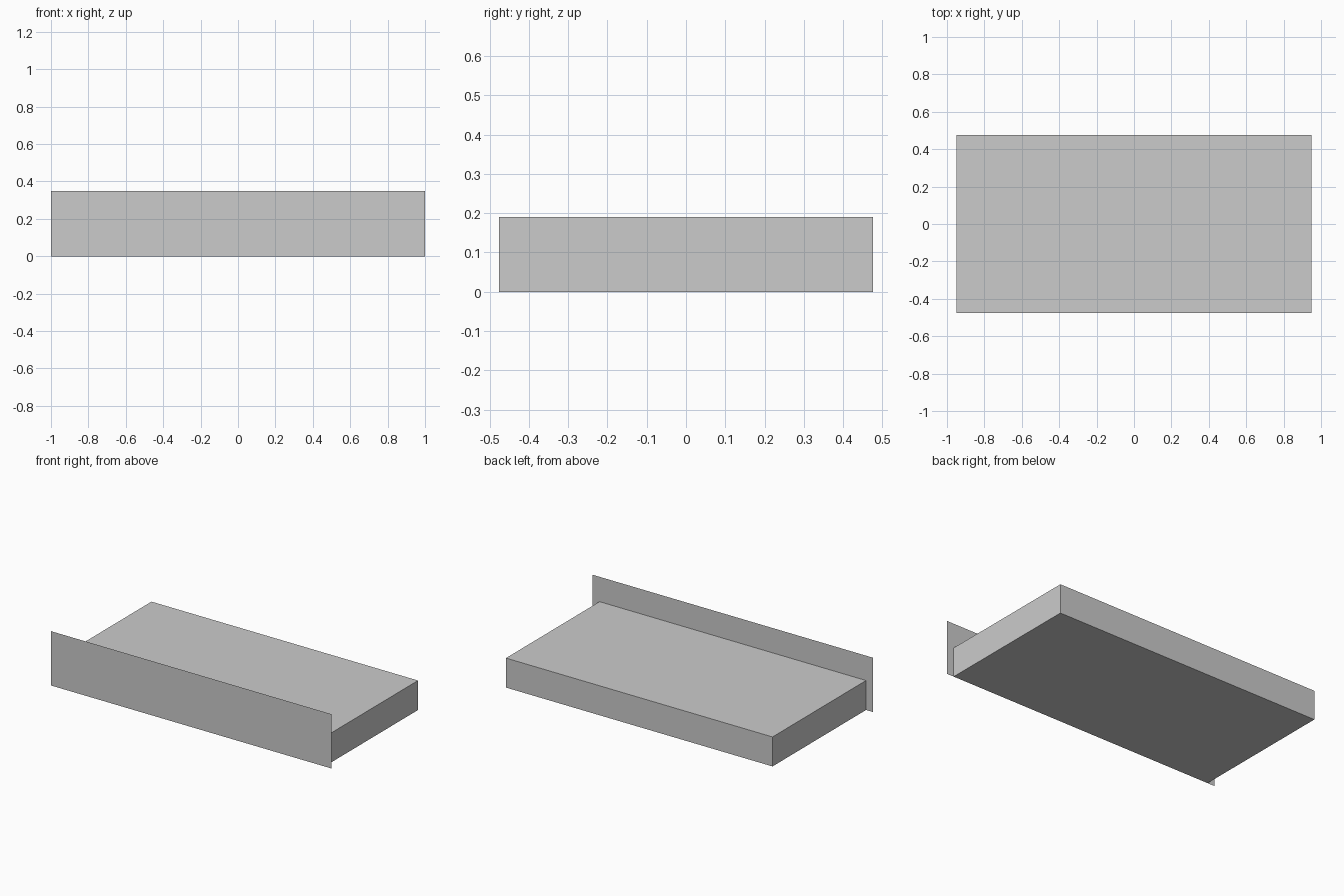
import bpy, bmesh

if "Cube" in bpy.data.objects:
    bpy.data.objects.remove(bpy.data.objects["Cube"])

HALF_DEPTH = 0.476


def make_object(name, bm):
    mesh = bpy.data.meshes.new(name)
    bm.to_mesh(mesh)
    bm.free()
    obj = bpy.data.objects.new(name, mesh)
    bpy.context.collection.objects.link(obj)
    return obj


# Low rectangular platform
bm = bmesh.new()
bmesh.ops.create_cube(bm, size=1)
bmesh.ops.scale(bm, vec=(1.9, 2 * HALF_DEPTH, 0.19), verts=bm.verts)
bmesh.ops.translate(bm, vec=(0, 0, 0.095), verts=bm.verts)
make_object("platform", bm)

# Taller, wider single-sheet panel flush with the front of the platform
bm = bmesh.new()
corners = [(-1, 0), (1, 0), (1, 0.35), (-1, 0.35)]
bm.faces.new([bm.verts.new((x, -HALF_DEPTH, z)) for x, z in corners])
make_object("front_panel", bm)
